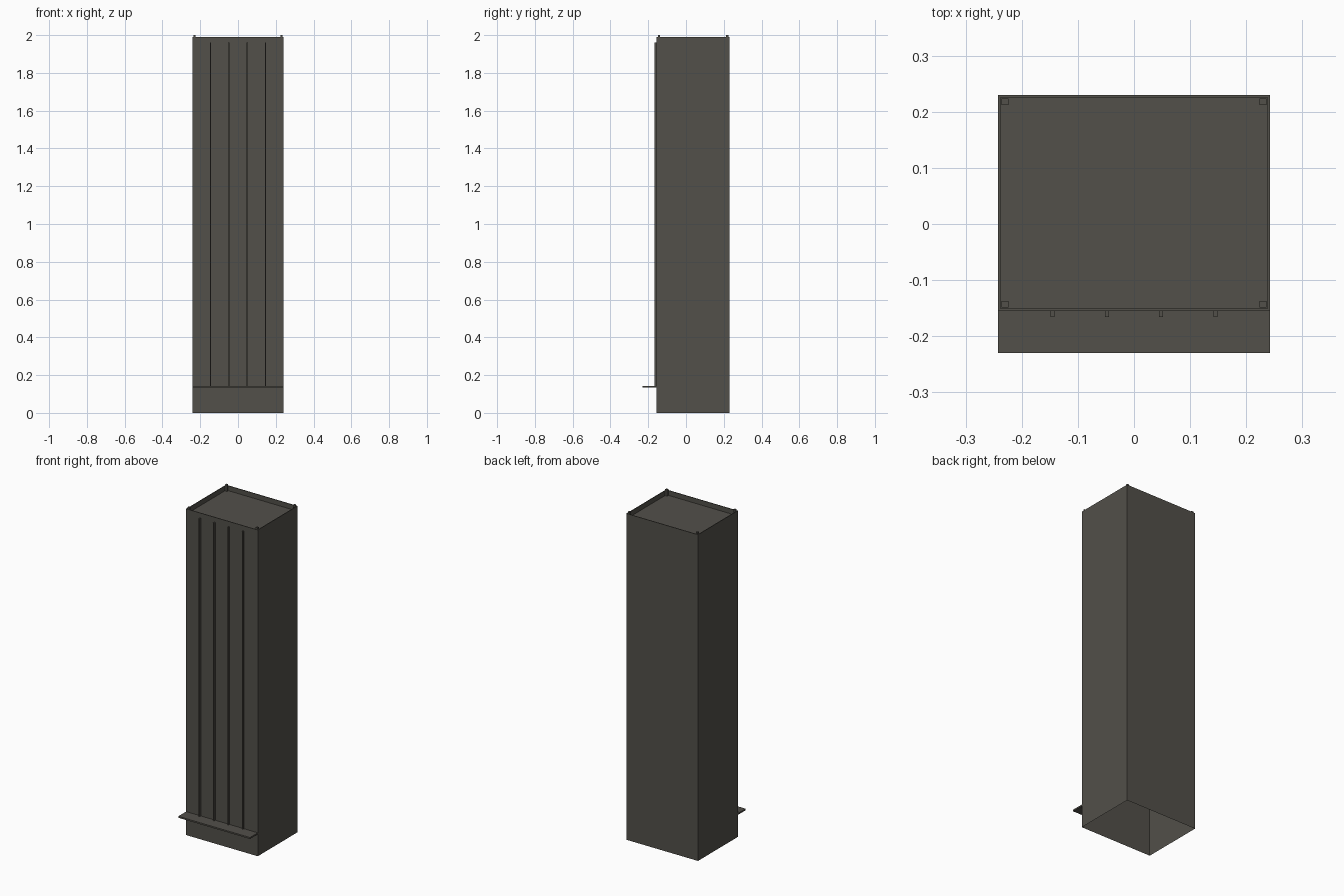
import bpy, bmesh

if "Cube" in bpy.data.objects:
    bpy.data.objects.remove(bpy.data.objects["Cube"])

W = 0.242                      # half width
FRONT, BACK = -0.155, 0.23
TOP, FLOOR, RIM = 1.99, 1.96, 0.006

paint = bpy.data.materials.new("dark_grey_paint")
paint.diffuse_color = (0.085, 0.08, 0.068, 1)
paint.use_nodes = True
paint.node_tree.nodes["Principled BSDF"].inputs["Base Color"].default_value = paint.diffuse_color


def add_object(name, bm):
    mesh = bpy.data.meshes.new(name)
    bm.to_mesh(mesh)
    bm.free()
    mesh.materials.append(paint)
    obj = bpy.data.objects.new(name, mesh)
    bpy.context.collection.objects.link(obj)
    return obj


def box_bmesh(lo, hi):
    bm = bmesh.new()
    bmesh.ops.create_cube(bm, size=1)
    for v in bm.verts:
        v.co = [(a + b) / 2 + c * (b - a) for a, b, c in zip(lo, hi, v.co)]
    return bm


def box(name, lo, hi):
    return add_object(name, box_bmesh(lo, hi))


# Cabinet shell: open underneath, recessed lid inside a thin rim
bm = box_bmesh((-W, FRONT, 0), (W, BACK, TOP))
bm.faces.ensure_lookup_table()
bottom = min(bm.faces, key=lambda f: f.calc_center_median().z)
bmesh.ops.delete(bm, geom=[bottom], context='FACES_ONLY')
lid = max(bm.faces, key=lambda f: f.calc_center_median().z)
bmesh.ops.inset_region(bm, faces=[lid], thickness=RIM)
ext = bmesh.ops.extrude_discrete_faces(bm, faces=[lid])
for v in ext["faces"][0].verts:
    v.co.z = FLOOR
add_object("cabinet_shell", bm)

# Small posts in the lid corners
s = 0.012
for side, x in (("left", -W + RIM), ("right", W - RIM - s)):
    for end, y in (("front", FRONT + RIM), ("back", BACK - RIM - s)):
        box(f"corner_post_{end}_{side}", (x, y, FLOOR), (x + s, y + s, 2.0))

# Vertical ribs on the front
for i in range(4):
    x = -0.1455 + i * 0.097
    box(f"front_rib_{i + 1}", (x - 0.0035, -0.166, 0.143), (x + 0.0035, FRONT, 1.96))

# Ledge below the ribs
box("front_ledge", (-W, -0.23, 0.134), (W, FRONT, 0.143))
